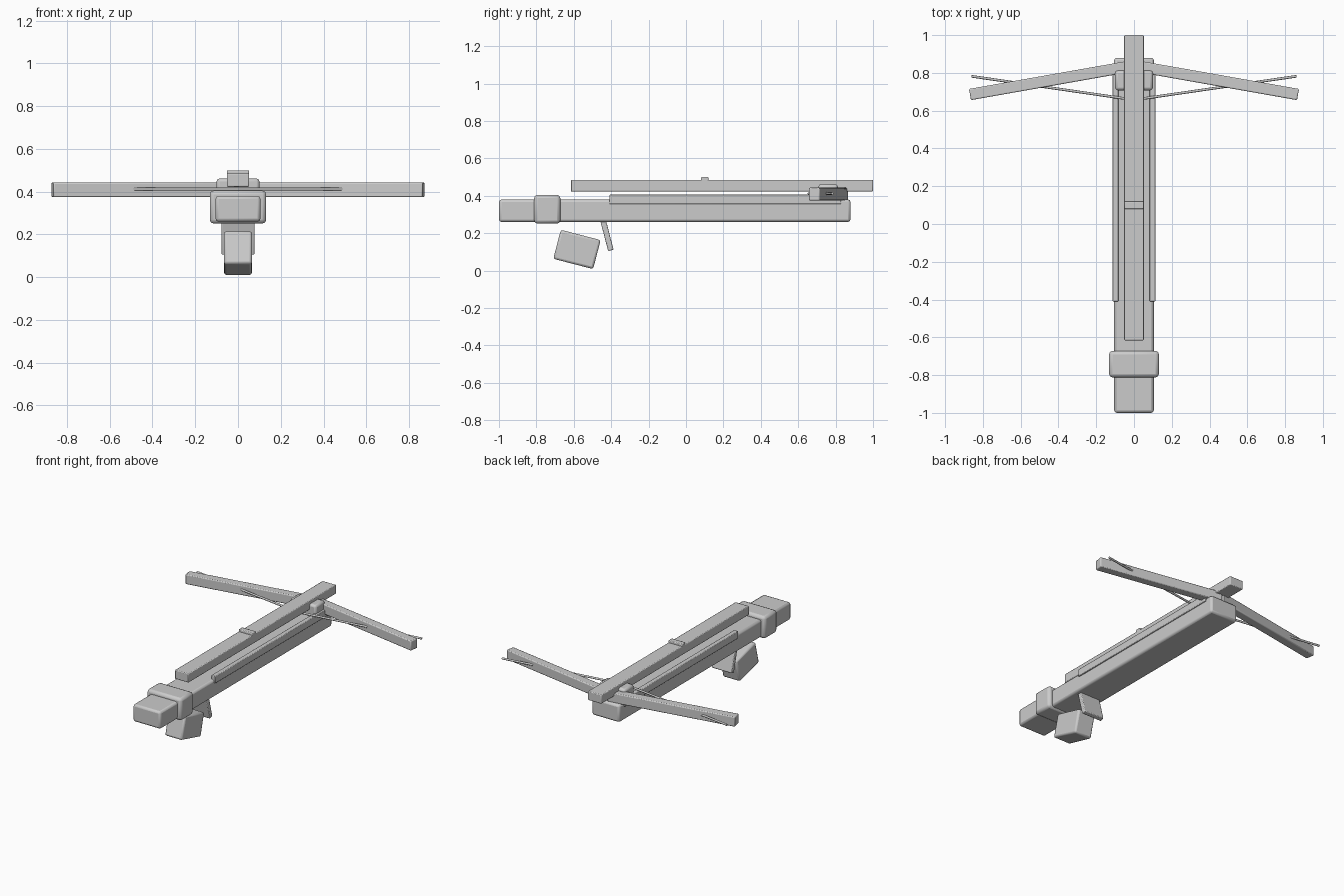
import bpy, math
from mathutils import Vector

if "Cube" in bpy.data.objects:
    bpy.data.objects.remove(bpy.data.objects["Cube"])


def box(name, center, size, bevel=0.005, rot=(0, 0, 0), segments=2):
    """Bevelled block; rot in degrees."""
    bpy.ops.mesh.primitive_cube_add(size=1, location=center)
    ob = bpy.context.object
    ob.name = name
    ob.scale = size
    bpy.ops.object.transform_apply(location=False, rotation=False, scale=True)
    ob.rotation_euler = [math.radians(a) for a in rot]
    mod = ob.modifiers.new("Bevel", 'BEVEL')
    mod.width = bevel
    mod.segments = segments
    bpy.ops.object.shade_smooth_by_angle(angle=math.radians(30))
    return ob


def rod(name, a, b, radius):
    """Thin cylinder between two points."""
    a, b = Vector(a), Vector(b)
    d = b - a
    bpy.ops.mesh.primitive_cylinder_add(vertices=8, radius=radius, depth=d.length,
                                        location=(a + b) / 2)
    ob = bpy.context.object
    ob.name = name
    ob.rotation_euler = d.to_track_quat('Z', 'Y').to_euler()
    bpy.ops.object.shade_smooth_by_angle(angle=math.radians(50))
    return ob


# Stock and rear collar
box("stock", (0, -0.06, 0.32), (0.21, 1.88, 0.12), 0.014)
box("stock_collar", (0, -0.742, 0.328), (0.264, 0.14, 0.154), 0.018)

# Raised bolt rail with rear sight bar
box("bolt_rail", (0, 0.192, 0.454), (0.104, 1.616, 0.062), 0.005)
box("sight_bar", (0, 0.10, 0.484), (0.104, 0.04, 0.032), 0.005)

# Block holding the limbs under the rail
box("limb_block", (0, 0.76, 0.41), (0.20, 0.104, 0.104), 0.014)

# Grip and trigger
box("grip", (0, -0.583, 0.113), (0.132, 0.22, 0.16), 0.012, (-14.5, 0, 0))
box("trigger", (0, -0.423, 0.19), (0.154, 0.03, 0.17), 0.005, (14.5, 0, 0))

# Mirrored side strips, swept limbs and string halves
for side, s in (("right", 1), ("left", -1)):
    box("side_strip_" + side, (s * 0.098, 0.21, 0.381), (0.032, 1.24, 0.05), 0.004)
    box("limb_" + side, (s * 0.434, 0.762, 0.409), (0.882, 0.06, 0.068), 0.006,
        (0, 0, -s * 10))
    rod("string_" + side, (0, 0.657, 0.412), (s * 0.86, 0.782, 0.412), 0.007)
